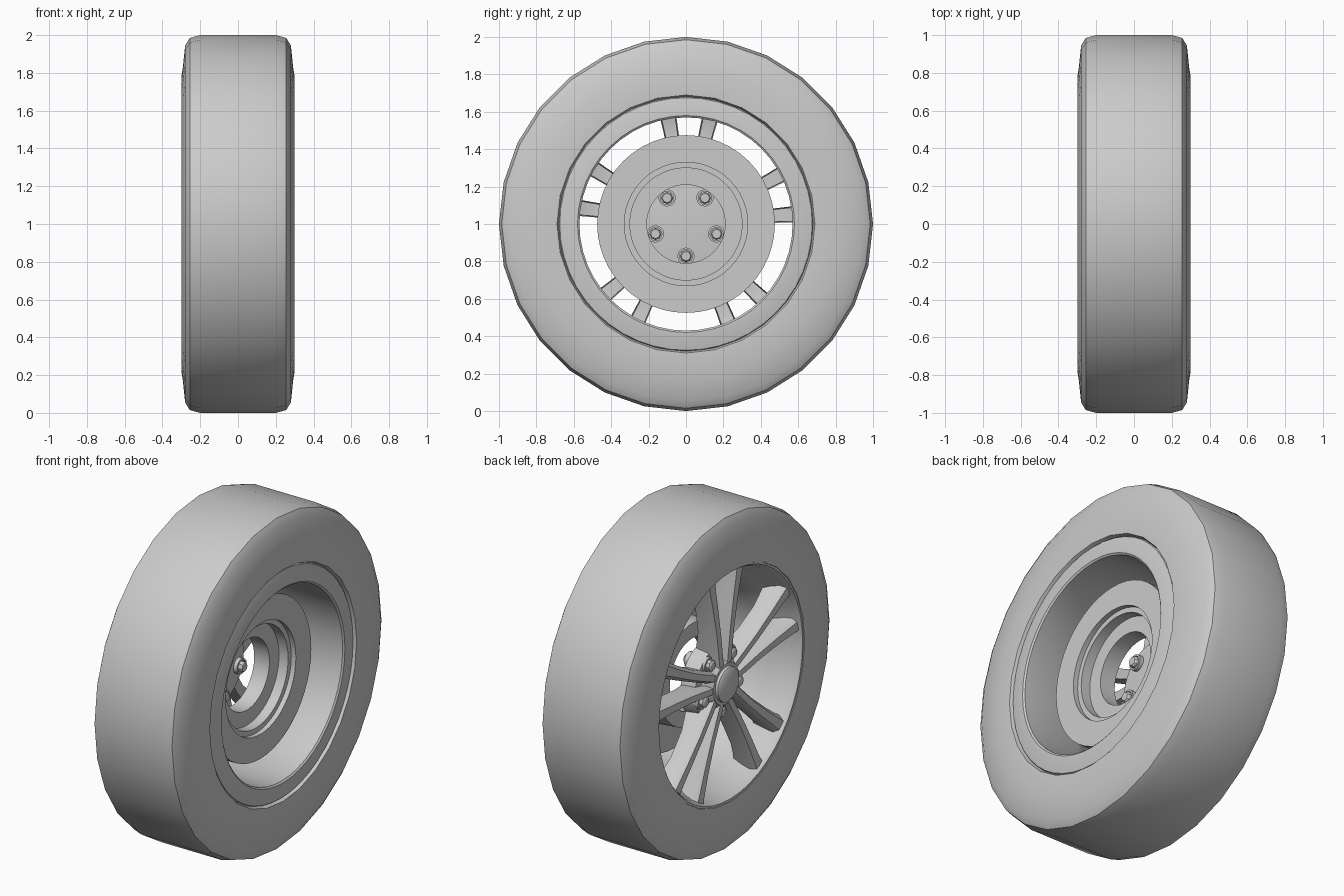
import bpy, bmesh
from math import sin, cos, pi, radians
from mathutils import Vector

if "Cube" in bpy.data.objects:
    bpy.data.objects.remove(bpy.data.objects["Cube"])

CENTRE = Vector((0, 0, 1))


def finish(bm, name, angle=35):
    bmesh.ops.remove_doubles(bm, verts=bm.verts, dist=1e-5)
    bmesh.ops.recalc_face_normals(bm, faces=bm.faces)
    me = bpy.data.meshes.new(name)
    bm.to_mesh(me)
    bm.free()
    ob = bpy.data.objects.new(name, me)
    bpy.context.collection.objects.link(ob)
    bpy.ops.object.select_all(action='DESELECT')
    ob.select_set(True)
    bpy.context.view_layer.objects.active = ob
    bpy.ops.object.shade_smooth_by_angle(angle=radians(angle))
    return ob


def skin(bm, rings, closed):
    """Bridge consecutive rings of points with quads."""
    vs = [[bm.verts.new(p) for p in r] for r in rings]
    n = len(vs[0])
    for i in range(len(vs) if closed else len(vs) - 1):
        a, b = vs[i], vs[(i + 1) % len(vs)]
        for j in range(n):
            k = (j + 1) % n
            bm.faces.new((a[j], a[k], b[k], b[j]))
    if not closed:
        bm.faces.new(vs[0])
        bm.faces.new(vs[-1])


def revolve(name, profile, segs=48, closed=True, y=0, z=0, angle=35):
    """Turn (x, radius) points around an axis parallel to x."""
    bm = bmesh.new()
    rings = [[CENTRE + Vector((x, y + r * sin(2 * pi * j / segs), z + r * cos(2 * pi * j / segs)))
              for j in range(segs)] for x, r in profile]
    skin(bm, rings, closed)
    return finish(bm, name, angle)


# Tyre: half profile mirrored across x
half = [(0.2, 1.0), (0.255, 0.985), (0.28, 0.945), (0.292, 0.83), (0.3, 0.78), (0.298, 0.69), (0.25, 0.67)]
revolve("tyre", half + [(-x, r) for x, r in reversed(half)], 28, angle=40)

# Rim barrel: rounded inner lip, straight barrel, flared outer side
revolve("rim", [(0.25, 0.695), (0.285, 0.675), (0.296, 0.62), (0.298, 0.58), (0.29, 0.57),
                (-0.05, 0.57), (-0.12, 0.60), (-0.2, 0.64), (-0.27, 0.66), (-0.295, 0.675),
                (-0.295, 0.695), (-0.25, 0.70), (-0.18, 0.66), (-0.06, 0.60), (0.2, 0.60)], 48)

# Brake disc with stepped hub recess and open centre
revolve("brake_disc", [(0.15, 0.475), (0.15, 0.33), (0.12, 0.33), (0.12, 0.30), (0.06, 0.30),
                       (0.06, 0.21), (-0.04, 0.21), (-0.04, 0.30), (0.08, 0.31), (0.08, 0.475)], 48)

# Wheel centre and cap
revolve("wheel_hub", [(-0.265, 0.12), (-0.25, 0.135), (-0.215, 0.17), (-0.21, 0.215),
                      (-0.12, 0.225), (-0.11, 0.10)], 40, closed=False)
revolve("centre_cap", [(-0.25, 0.105), (-0.28, 0.10), (-0.29, 0.085)], 32, closed=False)


def spoke(name, a, side):
    """Loft a tapered six-point section from the hub to the rim."""
    radial, tang = Vector((0, sin(a), cos(a))), Vector((0, cos(a), -sin(a)))
    # radius, sideways offset, half width, front x, back x
    stations = [(0.09, 0.032, 0.032, -0.262, -0.12), (0.19, 0.045, 0.033, -0.265, -0.12),
                (0.32, 0.063, 0.034, -0.268, -0.15), (0.48, 0.093, 0.040, -0.272, -0.16),
                (0.58, 0.115, 0.045, -0.275, -0.15), (0.65, 0.13, 0.052, -0.278, -0.12)]
    rings = []
    for r, off, w, f, b in stations:
        section = [(-w * 0.55, f), (w * 0.55, f), (w, f + 0.03), (w * 0.85, b), (-w * 0.85, b), (-w, f + 0.03)]
        rings.append([CENTRE + radial * r + tang * (side * off + t) + Vector((x, 0, 0)) for t, x in section])
    bm = bmesh.new()
    skin(bm, rings, False)
    finish(bm, name, 50)


# Five pairs of spokes with wheel nuts between the pairs
for i in range(5):
    a = radians(1.7 + 72 * i)
    for side in (-1, 1):
        spoke(f"spoke_{i}_{'left' if side < 0 else 'right'}", a, side)
    b = radians(36 + 72 * i)
    y, z = 0.172 * sin(b), 0.172 * cos(b)
    revolve(f"nut_seat_{i}", [(-0.225, 0.035), (-0.225, 0.046), (-0.09, 0.046), (-0.09, 0.035)], 16, y=y, z=z)
    revolve(f"wheel_nut_{i}", [(-0.25, 0.022), (-0.243, 0.032), (-0.08, 0.032), (-0.07, 0.025)],
            8, closed=False, y=y, z=z, angle=30)
